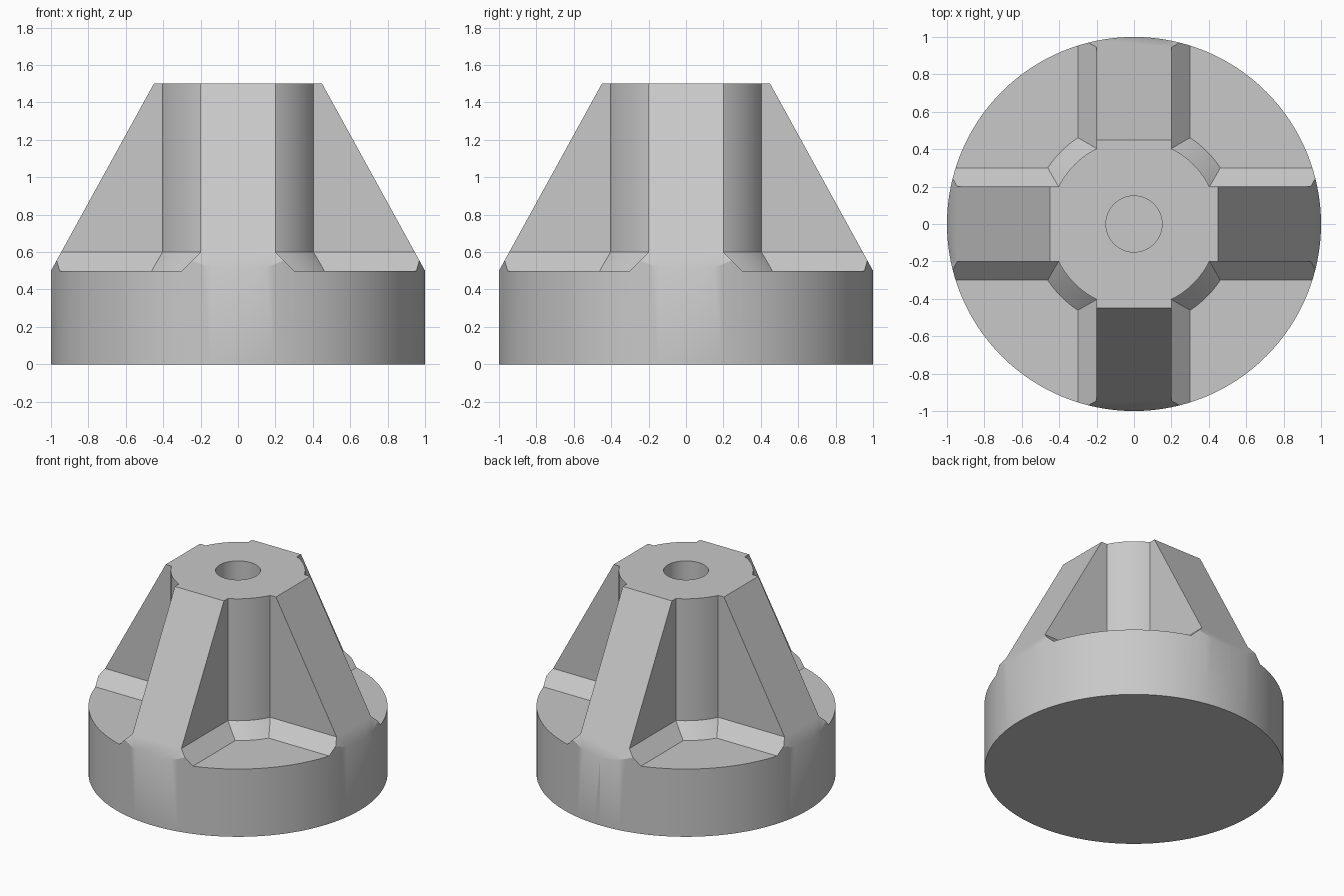
import bpy, bmesh, math
from mathutils import Vector, Matrix

cube = bpy.data.objects.get("Cube")
if cube:
    bpy.data.objects.remove(cube, do_unlink=True)

grey = bpy.data.materials.new("light_grey")
grey.use_nodes = True
colour = (0.58, 0.58, 0.58, 1)
grey.diffuse_color = colour
grey.node_tree.nodes["Principled BSDF"].inputs["Base Color"].default_value = colour

SEGMENTS = 128
BASE_R, HUB_R, RIB_HALF, BEVEL = 1.0, 0.45, 0.2, 0.1
BASE_TOP, HEIGHT = 0.5, 1.5


def make_object(name, bm, helper=True):
    bmesh.ops.recalc_face_normals(bm, faces=bm.faces)
    mesh = bpy.data.meshes.new(name)
    bm.to_mesh(mesh)
    bm.free()
    mesh.materials.append(grey)
    obj = bpy.data.objects.new(name, mesh)
    bpy.context.collection.objects.link(obj)
    obj.hide_render = helper
    return obj


def lathe(name, profile, helper=True):
    """Stack rings of (radius, z) into a closed solid."""
    bm = bmesh.new()
    rings = []
    for r, z in profile:
        angles = [math.tau * i / SEGMENTS for i in range(SEGMENTS)]
        rings.append([bm.verts.new((r * math.cos(a), r * math.sin(a), z)) for a in angles])
    for low, high in zip(rings, rings[1:]):
        for i in range(SEGMENTS):
            j = (i + 1) % SEGMENTS
            bm.faces.new((low[i], low[j], high[j], high[i]))
    bm.faces.new(rings[0])
    bm.faces.new(rings[-1])
    return make_object(name, bm, helper)


def rib_pair(name, turn, bottom):
    """Flared bar across the middle, with both ends cut to the slope."""
    half = [(RIB_HALF + BEVEL, bottom), (RIB_HALF + BEVEL, BASE_TOP),
            (RIB_HALF, BASE_TOP + BEVEL), (RIB_HALF, HEIGHT + 0.2)]
    section = half + [(-y, z) for y, z in reversed(half)]
    bm = bmesh.new()
    face = bm.faces.new([bm.verts.new((-1.5, y, z)) for y, z in section])
    ext = bmesh.ops.extrude_face_region(bm, geom=[face])
    moved = [v for v in ext["geom"] if isinstance(v, bmesh.types.BMVert)]
    bmesh.ops.translate(bm, verts=moved, vec=(3, 0, 0))
    slope = (BASE_R - HUB_R) / (HEIGHT - BASE_TOP)
    for side in (1, -1):
        cut = bmesh.ops.bisect_plane(
            bm, geom=bm.verts[:] + bm.edges[:] + bm.faces[:],
            plane_co=(side * BASE_R, 0, BASE_TOP),
            plane_no=Vector((side, 0, slope)), clear_outer=True)
        edges = [e for e in cut["geom_cut"] if isinstance(e, bmesh.types.BMEdge)]
        bmesh.ops.contextual_create(bm, geom=edges)
    bm.transform(Matrix.Rotation(turn, 4, 'Z'))
    return make_object(name, bm)


def combine(target, tool, operation):
    mod = target.modifiers.new(operation.lower(), 'BOOLEAN')
    mod.operation = operation
    mod.solver = 'EXACT'
    mod.object = tool
    bpy.ops.object.select_all(action='DESELECT')
    bpy.context.view_layer.objects.active = target
    target.select_set(True)
    bpy.ops.object.modifier_apply(modifier=mod.name)
    bpy.data.objects.remove(tool, do_unlink=True)


# Oversized base, trimmed round at the end
body = lathe("ribbed_hub_base", [(1.3, -0.2), (1.3, BASE_TOP)], helper=False)

# Hub with a bevelled foot, and two crossing pairs of ribs
hub = lathe("hub", [(HUB_R + BEVEL, 0.2), (HUB_R + BEVEL, BASE_TOP),
                    (HUB_R, BASE_TOP + BEVEL), (HUB_R, HEIGHT + 0.3)])
combine(body, hub, 'UNION')
combine(body, rib_pair("side_ribs", 0, 0.3), 'UNION')
combine(body, rib_pair("front_back_ribs", math.pi / 2, 0.35), 'UNION')

# Round outer wall and flat ends
combine(body, lathe("outer_trim", [(BASE_R, 0), (BASE_R, HEIGHT)]), 'INTERSECT')

# Blind bore in the top
combine(body, lathe("bore", [(0.15, BASE_TOP), (0.15, HEIGHT + 0.1)]), 'DIFFERENCE')

bpy.ops.object.shade_smooth_by_angle(angle=math.radians(30))
